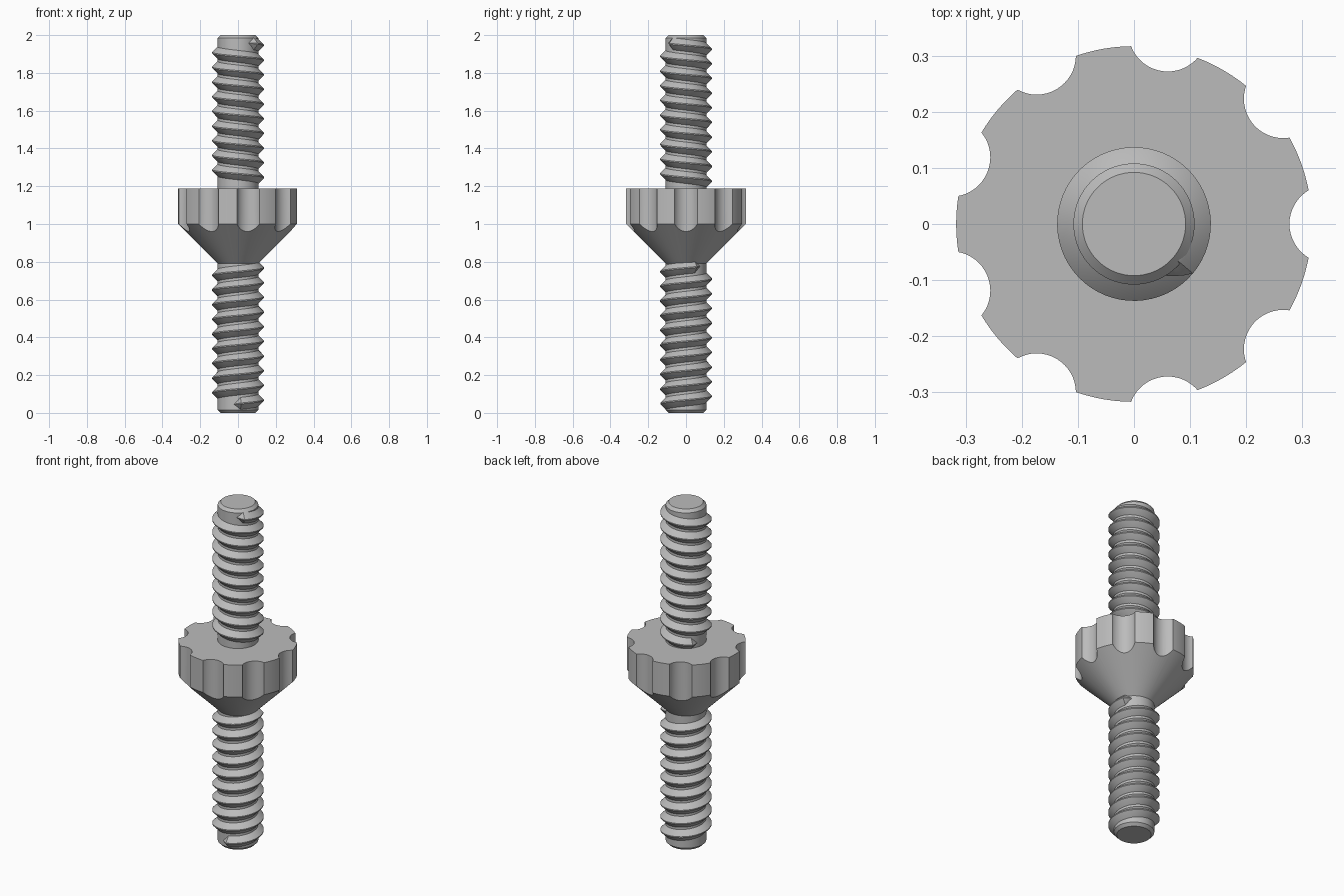
import bpy, bmesh
from math import sin, cos, pi, radians

if "Cube" in bpy.data.objects:
    bpy.data.objects.remove(bpy.data.objects["Cube"], do_unlink=True)

steel = bpy.data.materials.new("steel_grey")
steel.use_nodes = True
GREY = (0.5, 0.5, 0.5, 1)
steel.diffuse_color = GREY
steel.node_tree.nodes["Principled BSDF"].inputs["Base Color"].default_value = GREY


def finish(name, bm):
    """Turn a bmesh into a linked, coloured object."""
    bmesh.ops.recalc_face_normals(bm, faces=bm.faces)
    mesh = bpy.data.meshes.new(name)
    bm.to_mesh(mesh)
    bm.free()
    mesh.materials.append(steel)
    obj = bpy.data.objects.new(name, mesh)
    bpy.context.collection.objects.link(obj)
    return obj


def activate(obj):
    bpy.ops.object.select_all(action='DESELECT')
    obj.select_set(True)
    bpy.context.view_layer.objects.active = obj


def smooth(obj):
    activate(obj)
    bpy.ops.object.shade_smooth_by_angle(angle=radians(25))


def skin(bm, rings, closed):
    """Bridge consecutive closed rings and cap both ends."""
    n = len(rings[0])
    for a, b in zip(rings, rings[1:]):
        for i in range(n):
            j = (i + 1) % n
            bm.faces.new((a[i], a[j], b[j], b[i]))
    if closed:
        bm.faces.new(rings[0])
        bm.faces.new(rings[-1])


def lathe(name, profile, segments=72):
    bm = bmesh.new()
    rings = [[bm.verts.new((r * cos(2 * pi * i / segments),
                            r * sin(2 * pi * i / segments), z))
              for i in range(segments)] for r, z in profile]
    skin(bm, rings, True)
    return finish(name, bm)


CORE, CREST, PITCH = 0.108, 0.137, 0.0777


def thread(name, z_start, start_deg, turns, direction, steps=60):
    """Sweep a ridge counterclockwise; direction is +1 rising, -1 falling."""
    bm = bmesh.new()
    rings = []
    total = round(turns * steps)
    for k in range(total + 1):
        t = k / steps
        angle = radians(start_deg) + 2 * pi * t
        z = z_start + direction * PITCH * t
        # short run-out at both ends
        s = max(0.05, min(1, k / 3, (total - k) / 3))
        tip = CORE + (CREST - CORE) * s
        section = ((CORE - 0.006, -0.036 * s), (CORE, -0.032 * s),
                   (tip, -0.003 * s), (tip, 0.003 * s),
                   (CORE, 0.032 * s), (CORE - 0.006, 0.036 * s))
        rings.append([bm.verts.new((r * cos(angle), r * sin(angle), z + dz))
                      for r, dz in section])
    skin(bm, rings, True)
    smooth(finish(name, bm))


# Central rod with chamfered ends
smooth(lathe("rod", [(0.092, 0), (CORE, 0.016), (CORE, 1.984), (0.092, 2)]))

# Opposite-handed threads
thread("upper_thread", 1.958, -58, 9.6, -1)
thread("lower_thread", 0.046, -101, 9.4, 1)

# Grip wheel with conical underside
wheel = lathe("grip_wheel", [(CORE, 0.792), (0.317, 1.0), (0.317, 1.188)], 108)

# Finger scallops cut around the rim
NOTCHES = 9
bm = bmesh.new()
for i in range(NOTCHES):
    a = 2 * pi * i / NOTCHES
    made = bmesh.ops.create_cone(bm, cap_ends=True, segments=48,
                                 radius1=0.07, radius2=0.07, depth=0.6)
    bmesh.ops.translate(bm, verts=made["verts"],
                        vec=(0.347 * cos(a), 0.347 * sin(a), 1.1))
cutter = finish("scallop_cutter", bm)
cutter.hide_render = True
cut = wheel.modifiers.new("scallops", 'BOOLEAN')
cut.operation = 'DIFFERENCE'
cut.solver = 'EXACT'
cut.object = cutter
activate(wheel)
bpy.ops.object.modifier_apply(modifier=cut.name)
bpy.data.objects.remove(cutter, do_unlink=True)
smooth(wheel)
